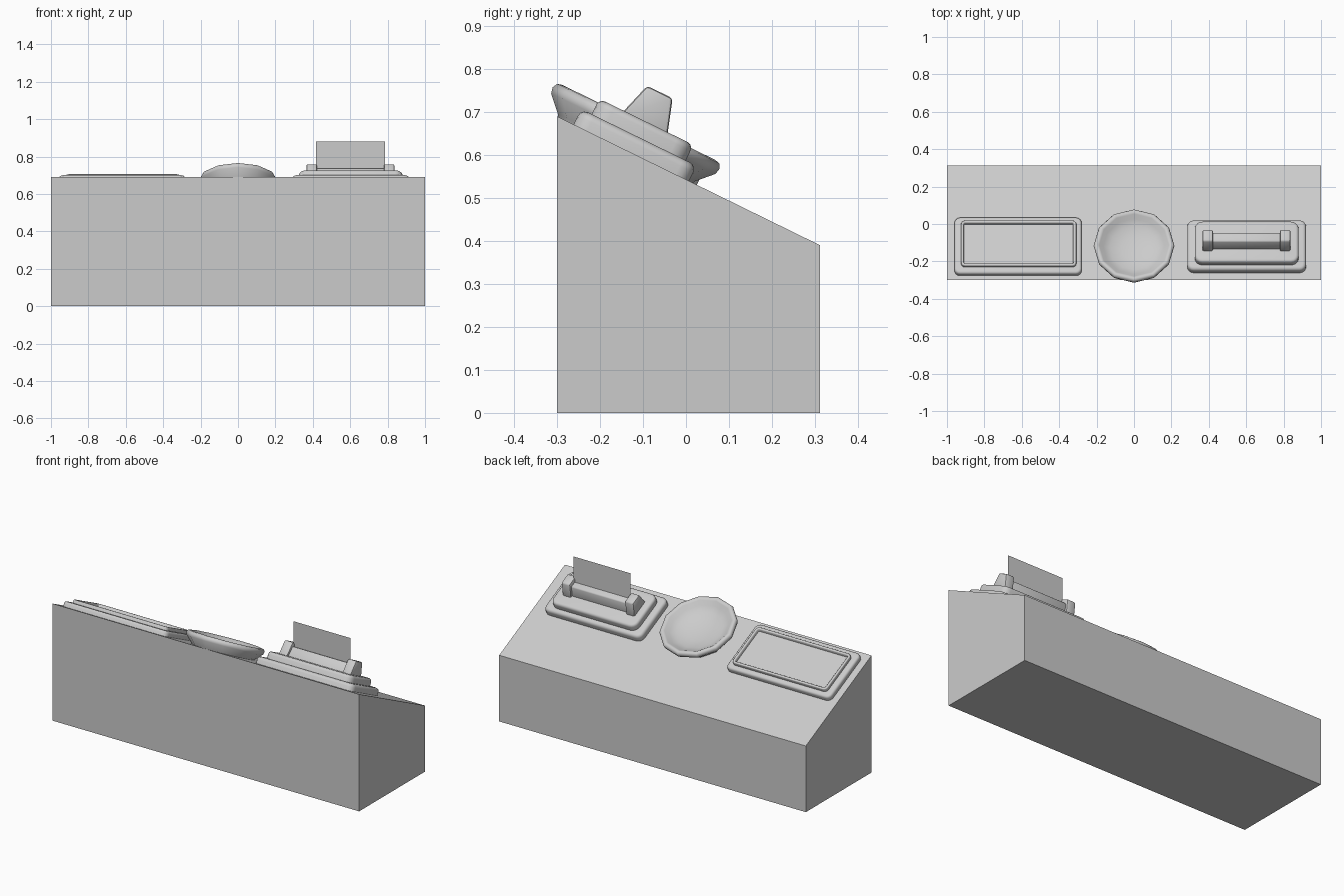
import bpy, bmesh, math
from mathutils import Matrix, Vector

if "Cube" in bpy.data.objects:
    bpy.data.objects.remove(bpy.data.objects["Cube"])

# Slope frame: origin on the top front edge, local y runs down the slope, local z is its normal
FRONT, BACK, HIGH, LOW = -0.30, 0.312, 0.69, 0.39
TILT = math.atan2(HIGH - LOW, BACK - FRONT)
SLOPE = Matrix.Translation((0, FRONT, HIGH)) @ Matrix.Rotation(-TILT, 4, 'X')


def finish(name, bm, matrix=None, smooth=None):
    bmesh.ops.recalc_face_normals(bm, faces=bm.faces[:])
    mesh = bpy.data.meshes.new(name)
    bm.to_mesh(mesh)
    bm.free()
    ob = bpy.data.objects.new(name, mesh)
    bpy.context.collection.objects.link(ob)
    if matrix:
        ob.matrix_world = matrix
    if smooth:
        bpy.ops.object.select_all(action='DESELECT')
        ob.select_set(True)
        bpy.context.view_layer.objects.active = ob
        bpy.ops.object.shade_smooth_by_angle(angle=math.radians(smooth))
    return ob


def prism(name, profile, x0, x1, matrix=None, bevel=0, smooth=None):
    """Extrude a (y, z) profile along x."""
    bm = bmesh.new()
    face = bm.faces.new([bm.verts.new((x0, y, z)) for y, z in profile])
    out = bmesh.ops.extrude_face_region(bm, geom=[face])
    bmesh.ops.translate(bm, vec=(x1 - x0, 0, 0),
                        verts=[v for v in out['geom'] if isinstance(v, bmesh.types.BMVert)])
    if bevel:
        bmesh.ops.recalc_face_normals(bm, faces=bm.faces[:])
        bmesh.ops.bevel(bm, geom=bm.edges[:], offset=bevel, segments=2,
                        profile=0.5, affect='EDGES')
    return finish(name, bm, matrix, smooth)


def slab(name, x0, x1, u0, u1, n0, n1, corner, edge, rim=None, depth=0):
    """Rounded plate on the slope, optionally with a recessed top."""
    bm = bmesh.new()
    size = Matrix.Diagonal((x1 - x0, u1 - u0, n1 - n0, 1))
    mid = Matrix.Translation(((x0 + x1) / 2, (u0 + u1) / 2, (n0 + n1) / 2))
    bmesh.ops.create_cube(bm, size=1, matrix=mid @ size)
    upright = [e for e in bm.edges if abs(e.verts[0].co.z - e.verts[1].co.z) > 1e-4]
    bmesh.ops.bevel(bm, geom=upright, offset=corner, segments=4, profile=0.5, affect='EDGES')
    top = max(bm.faces, key=lambda f: f.calc_center_median().z)
    edges = list(top.edges)
    if rim:
        bmesh.ops.inset_region(bm, faces=[top], thickness=rim, use_even_offset=True)
        edges += list(top.edges)
        out = bmesh.ops.inset_region(bm, faces=[top], thickness=0.003, use_even_offset=True)
        bmesh.ops.translate(bm, vec=(0, 0, -depth), verts=list(top.verts))
    bmesh.ops.bevel(bm, geom=edges, offset=edge, segments=3, profile=0.5, affect='EDGES')
    return finish(name, bm, SLOPE, 40)


# Wedge-topped cabinet
prism("console_body", [(FRONT, 0), (BACK, 0), (BACK, LOW), (FRONT, HIGH)], -1, 1)

# Left: framed display panel
slab("display_base", -0.96, -0.28, 0.026, 0.362, -0.01, 0.03, 0.03, 0.013)
slab("display_frame", -0.925, -0.308, 0.062, 0.332, 0.02, 0.05, 0.022, 0.005, 0.014, 0.016)

# Right: stepped printer base
slab("printer_base", 0.285, 0.92, 0.043, 0.342, -0.01, 0.04, 0.035, 0.017)
slab("printer_step", 0.325, 0.88, 0.070, 0.314, 0.03, 0.08, 0.04, 0.015)

# Roller brackets at both ends of the slot bar
bracket = [(0.131, 0.07), (0.251, 0.07), (0.223, 0.156), (0.157, 0.156)]
for side, x in (("left", 0.366), ("right", 0.780)):
    prism("bracket_" + side, bracket, x, x + 0.056, SLOPE, 0.008, 40)
bar = [(0.143, 0.07), (0.239, 0.07), (0.216, 0.134), (0.165, 0.134)]
prism("slot_bar", bar, 0.41, 0.79, SLOPE, 0.006, 40)

# Paper card standing upright in the slot
bm = bmesh.new()
bm.faces.new([bm.verts.new((x, -0.078, z))
              for x, z in ((0.418, 0.66), (0.787, 0.66), (0.787, 0.88), (0.418, 0.88))])
finish("paper_card", bm)

# Centre: twelve-sided shallow dish, lathed about the slope normal
profile = [(0, -0.01), (0.17, -0.01), (0.178, 0.006), (0.213, 0.042), (0.216, 0.056),
           (0.210, 0.068), (0.198, 0.071), (0.186, 0.064), (0.165, 0.046),
           (0.13, 0.029), (0.07, 0.017), (0, 0.014)]
bm = bmesh.new()
verts = [bm.verts.new((r, 0, z)) for r, z in profile]
edges = [bm.edges.new(p) for p in zip(verts, verts[1:])]
bmesh.ops.spin(bm, geom=verts + edges, cent=(0, 0, 0), axis=(0, 0, 1),
               angle=math.tau, steps=12, use_merge=True)
bmesh.ops.remove_doubles(bm, verts=bm.verts[:], dist=1e-4)
finish("dish", bm, SLOPE @ Matrix.Translation((0, 0.177, 0)), 50)
